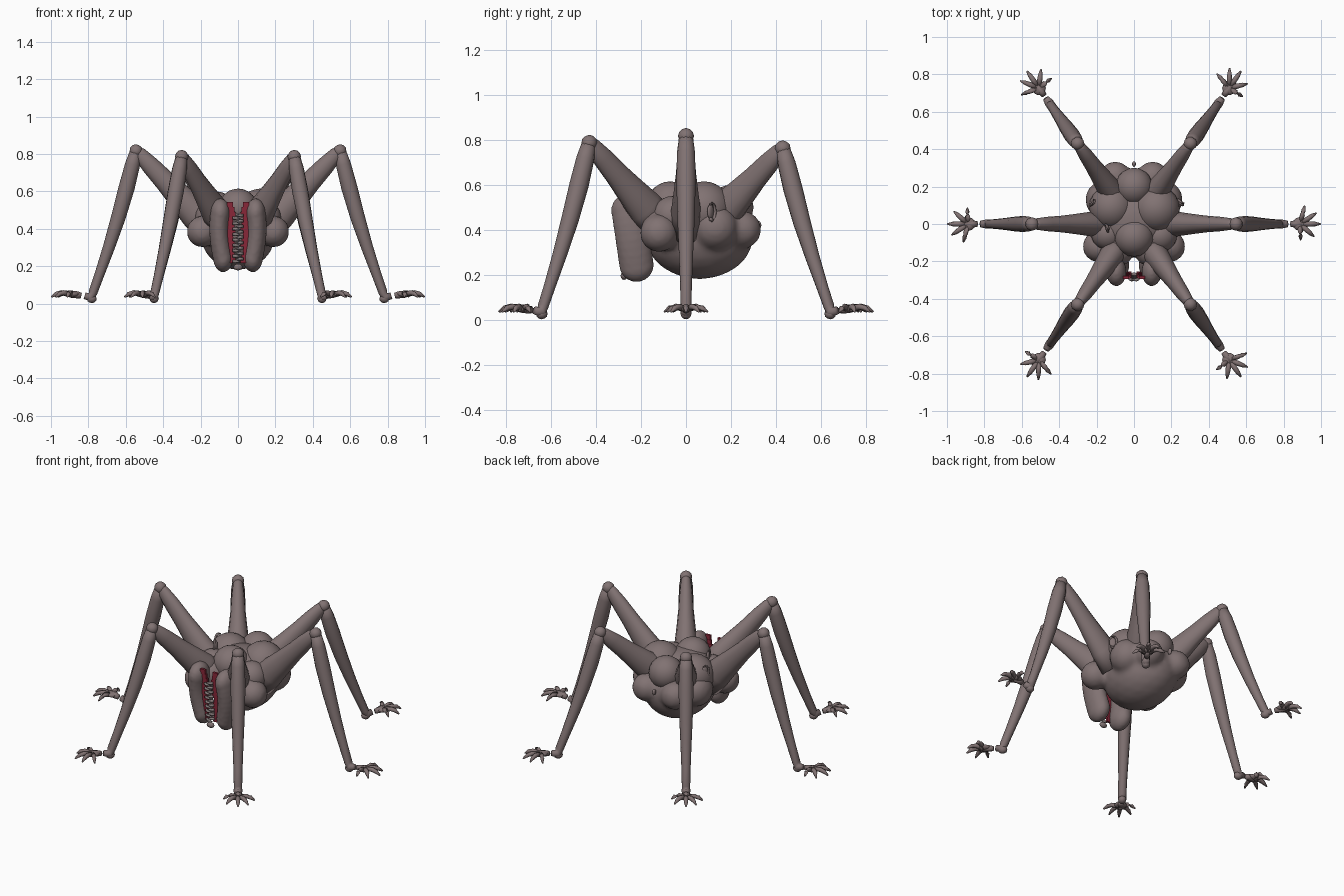
import bpy, bmesh, math
from mathutils import Vector, Matrix

cube = bpy.data.objects.get("Cube")
if cube:
    bpy.data.objects.remove(cube, do_unlink=True)


def material(name, rgb):
    m = bpy.data.materials.new(name)
    m.use_nodes = True
    m.diffuse_color = (*rgb, 1)
    m.node_tree.nodes["Principled BSDF"].inputs["Base Color"].default_value = (*rgb, 1)
    return m


SKIN = material("grey skin", (0.22, 0.17, 0.17))
GUM = material("red gum", (0.25, 0.02, 0.04))
TOOTH = material("grey tooth", (0.24, 0.2, 0.2))


def finish(name, bm, mat, smooth=True):
    mesh = bpy.data.meshes.new(name)
    bmesh.ops.recalc_face_normals(bm, faces=bm.faces)
    for f in bm.faces:
        f.smooth = smooth
    bm.to_mesh(mesh)
    bm.free()
    mesh.materials.append(mat)
    ob = bpy.data.objects.new(name, mesh)
    bpy.context.collection.objects.link(ob)
    return ob


def ball(bm, centre, radii, detail=3):
    m = Matrix.Translation(centre) @ Matrix.Diagonal((*radii, 1))
    bmesh.ops.create_icosphere(bm, subdivisions=detail, radius=1, matrix=m)


def tube(bm, points, radii, sides=12):
    """Tapered tube through points, closed at both ends."""
    pts = [Vector(p) for p in points]
    rings = []
    for i, p in enumerate(pts):
        d = (pts[min(i + 1, len(pts) - 1)] - pts[max(i - 1, 0)]).normalized()
        u = d.cross(Vector((0.02, 1, 0.01))).normalized()
        v = d.cross(u)
        rings.append([bm.verts.new(p + radii[i] * (u * math.cos(a) + v * math.sin(a)))
                      for a in (math.tau * k / sides for k in range(sides))])
    for a, b in zip(rings, rings[1:]):
        for k in range(sides):
            n = (k + 1) % sides
            bm.faces.new((a[k], a[n], b[n], b[k]))
    bm.faces.new(rings[0][::-1])
    bm.faces.new(rings[-1])


def fuse(ob, voxel, rounds):
    r = ob.modifiers.new("fuse", 'REMESH')
    r.mode = 'VOXEL'
    r.voxel_size = voxel
    r.use_smooth_shade = True
    s = ob.modifiers.new("soften", 'SMOOTH')
    s.factor = 0.5
    s.iterations = rounds


# Fused lower body with side and rear swellings
bm = bmesh.new()
ball(bm, (0, 0.06, 0.37), (0.2, 0.24, 0.19))
ball(bm, (0, 0.02, 0.45), (0.19, 0.19, 0.13))
for s in (-1, 1):
    ball(bm, (s * 0.19, -0.12, 0.385), (0.085, 0.085, 0.085))
    ball(bm, (s * 0.10, 0.25, 0.40), (0.085, 0.085, 0.085))
    ball(bm, (s * 0.17, 0.13, 0.41), (0.09, 0.1, 0.1))
    ball(bm, (s * 0.09, -0.14, 0.45), (0.09, 0.09, 0.09))
fuse(finish("lower_body", bm, SKIN), 0.014, 7)

# Separate bulges on the back
bulges = [((0, 0.20, 0.50), 0.1), ((0.12, 0.08, 0.49), 0.125), ((-0.12, 0.09, 0.48), 0.12),
          ((0, -0.07, 0.51), 0.105), ((0.14, -0.06, 0.46), 0.09), ((-0.14, -0.05, 0.46), 0.09)]
for i, (c, r) in enumerate(bulges):
    bm = bmesh.new()
    ball(bm, c, (r, r, r))
    finish(f"back_bulge_{i + 1}", bm, SKIN)


# Ear folds: a curled rim round a shallow lobe
def ear(name, centre, turn, size):
    place = Matrix.Translation(centre) @ Matrix.Rotation(turn, 4, 'Z')
    bm = bmesh.new()
    arc = [math.radians(-120 + 30 * k) for k in range(9)]
    tube(bm, [(0, size * 0.6 * math.cos(a), size * math.sin(a)) for a in arc],
         [size * 0.22 * (1 - 0.05 * k) for k in range(9)], 8)
    ball(bm, (-size * 0.2, 0, 0), (size * 0.25, size * 0.55, size * 0.9), 2)
    bm.transform(place)
    finish(name, bm, SKIN)


ear("left_ear", (0.255, 0.115, 0.48), 0.9, 0.038)
ear("right_ear", (-0.22, 0.12, 0.53), 2.6, 0.038)
ear("upper_ear", (-0.15, -0.02, 0.56), 3.6, 0.038)
bm = bmesh.new()
ball(bm, (0, 0.32, 0.42), (0.01, 0.015, 0.02), 2)
finish("rear_nub", bm, SKIN)

# Upright mouth: smooth lips, thin ragged gum sheets and rows of small teeth
for s, side in ((1, "left"), (-1, "right")):
    bm = bmesh.new()
    for k in range(9):
        t = k / 8
        x = 0.07 + 0.03 * math.sin(math.pi * (0.1 + 0.6 * t))
        ball(bm, (s * x, -0.22 - 0.035 * t, 0.245 + 0.24 * t), (0.054, 0.078, 0.078))
    fuse(finish(f"{side}_lip", bm, SKIN), 0.01, 4)

    bm = bmesh.new()
    for k in range(12):
        inner = 0.014 + 0.006 * (k % 3)
        m = Matrix.Translation((s * (inner + 0.06) / 2, -0.262 - 0.0022 * k, 0.232 + 0.027 * k))
        bmesh.ops.create_cube(bm, size=1, matrix=m @ Matrix.Diagonal((0.06 - inner, 0.014, 0.028, 1)))
    finish(f"{side}_gum", bm, GUM, False)

    bm = bmesh.new()
    for k in range(9):
        z = 0.225 + 0.029 * k + (0.014 if s > 0 else 0)
        y = -0.272 - 0.0024 * k
        tube(bm, [(s * 0.027, y, z), (s * 0.012, y - 0.008, z), (-s * 0.014, y - 0.008, z - 0.004)],
             [0.009, 0.009, 0.003], 6)
    finish(f"{side}_teeth", bm, TOOTH)
bm = bmesh.new()
ball(bm, (0, -0.275, 0.195), (0.025, 0.016, 0.018), 2)
finish("chin", bm, SKIN)


# Jointed leg and splayed hand, modelled along +x and swung round the body
def leg(name, angle, knee_r, knee_z, hip_z):
    spin = Matrix.Rotation(math.radians(angle), 4, 'Z')
    hip, knee = Vector((0.15, 0, hip_z)), Vector((knee_r, 0, knee_z))
    ankle = Vector((0.775, 0, 0.06))
    bm = bmesh.new()
    steps = (0, 0.2, 0.4, 0.6, 0.8, 0.95, 1)
    tube(bm, [hip.lerp(knee, t) for t in steps], [0.09, 0.085, 0.07, 0.057, 0.049, 0.038, 0.026])
    bm.transform(spin @ Matrix.Diagonal((1, 0.78, 1, 1)))
    finish(name + "_thigh", bm, SKIN)

    bm = bmesh.new()
    ball(bm, knee + Vector((0, 0, -0.004)), (0.036, 0.036, 0.036), 2)
    bm.transform(spin)
    finish(name + "_knee", bm, SKIN)

    # The shin bows slightly inwards before it meets the ankle
    bm = bmesh.new()
    steps = (0, 0.1, 0.26, 0.47, 0.68, 0.88, 1)
    path = [knee.lerp(ankle, t) - Vector((0.014 * math.sin(math.pi * t), 0, 0)) for t in steps]
    tube(bm, path + [(0.787, 0, 0.032), (0.82, 0, 0.042)],
         [0.03, 0.04, 0.043, 0.039, 0.032, 0.026, 0.024, 0.025, 0.018])
    ball(bm, (0.782, 0, 0.026), (0.027, 0.024, 0.024), 2)
    bm.transform(spin)
    finish(name + "_shin", bm, SKIN)

    bm = bmesh.new()
    ball(bm, (0.89, 0, 0.05), (0.042, 0.038, 0.016), 2)
    tube(bm, [(0.838, 0, 0.042), (0.86, 0, 0.047), (0.9, 0, 0.05)], [0.015, 0.019, 0.018], 8)
    fingers = ((-88, 0.085), (-42, 0.1), (0, 0.11), (34, 0.105), (76, 0.1))
    for a, length in fingers:
        d = Vector((math.cos(math.radians(a)), math.sin(math.radians(a)), 0))
        base = Vector((0.888, 0, 0))
        tube(bm, [base + d * length * t + Vector((0, 0, z))
                  for t, z in ((0.15, 0.05), (0.5, 0.058), (0.75, 0.052), (1, 0.035))],
             [0.015, 0.0135, 0.012, 0.004], 8)
    bm.transform(spin)
    finish(name + "_hand", bm, SKIN)


leg("left_middle_leg", 0, 0.545, 0.82, 0.4)
leg("right_middle_leg", 180, 0.545, 0.82, 0.4)
leg("left_rear_leg", 55, 0.525, 0.765, 0.43)
leg("right_rear_leg", 125, 0.525, 0.765, 0.43)
leg("left_front_leg", -55, 0.525, 0.79, 0.43)
leg("right_front_leg", -125, 0.525, 0.79, 0.43)
